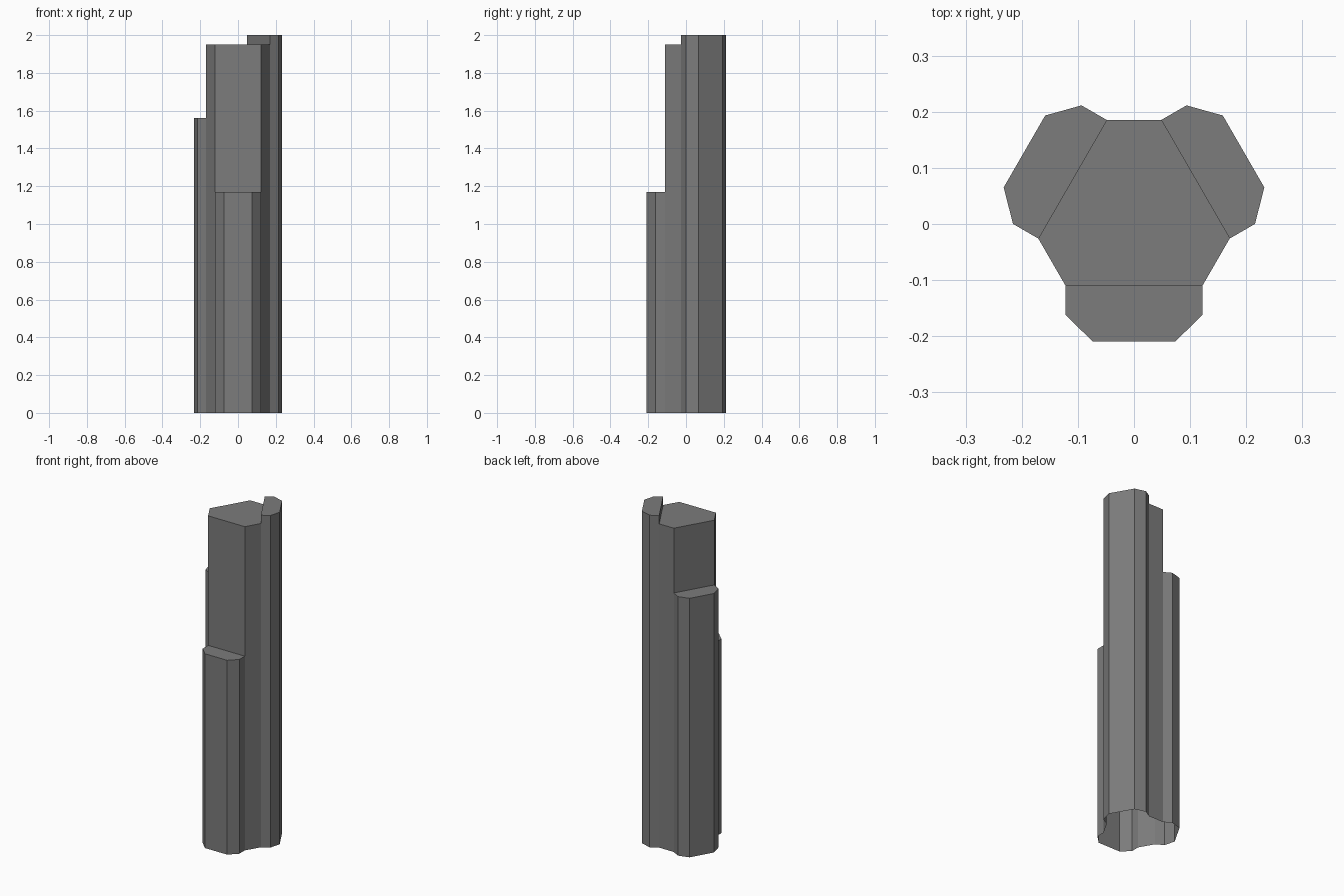
import bpy
import bmesh
import math

if "Cube" in bpy.data.objects:
    bpy.data.objects.remove(bpy.data.objects["Cube"])

CENTRE_Y = 0.0165            # axis of the three-fold symmetry
CORE_TOP = 1.95
LOBES = [("front_column", 1.17), ("right_column", 2.0), ("left_column", 1.56)]
# half profile of the front lobe: from the core joint outwards
PROFILE = [(-0.122, -0.11), (-0.122, -0.162), (-0.074, -0.209),
           (0.074, -0.209), (0.122, -0.162), (0.122, -0.11)]

stone = bpy.data.materials.new("dark grey stone")
stone.diffuse_color = (0.2, 0.2, 0.2, 1)
stone.use_nodes = True
stone.node_tree.nodes["Principled BSDF"].inputs["Base Color"].default_value = stone.diffuse_color


def turned(points, k):
    """Turn profile points by k thirds of a circle about the symmetry axis."""
    c, s = math.cos(k * math.tau / 3), math.sin(k * math.tau / 3)
    return [(x * c - (y - CENTRE_Y) * s, x * s + (y - CENTRE_Y) * c + CENTRE_Y)
            for x, y in points]


def wall(bm, a, b, z0, z1):
    """Upright quad facing right of the direction a to b."""
    bm.faces.new([bm.verts.new((*p, z)) for p, z in
                  ((a, z0), (b, z0), (b, z1), (a, z1))])


def cap(bm, points, z):
    bm.faces.new([bm.verts.new((*p, z)) for p in points])


def finish(bm, name):
    bmesh.ops.remove_doubles(bm, verts=bm.verts, dist=0.0005)
    mesh = bpy.data.meshes.new(name)
    bm.to_mesh(mesh)
    bm.free()
    mesh.materials.append(stone)
    bpy.context.collection.objects.link(bpy.data.objects.new(name, mesh))


# Three outer columns: open-bottomed shells with a flat top
core = []
for k, (name, height) in enumerate(LOBES):
    pts = turned(PROFILE, k)
    core += [pts[0], pts[-1]]
    bm = bmesh.new()
    for a, b in zip(pts, pts[1:]):
        wall(bm, a, b, 0, height)
    cap(bm, pts, height)
    if height > CORE_TOP:      # exposed inner face above the core
        wall(bm, pts[-1], pts[0], CORE_TOP, height)
    finish(bm, name)

# Six-sided core: walls only where the columns leave it exposed
bm = bmesh.new()
cap(bm, core, CORE_TOP)
for k, (name, height) in enumerate(LOBES):
    a, b, c = core[2 * k], core[2 * k + 1], core[(2 * k + 2) % 6]
    if height < CORE_TOP:
        wall(bm, a, b, height, CORE_TOP)
    wall(bm, b, c, 0, CORE_TOP)
finish(bm, "core_column")
